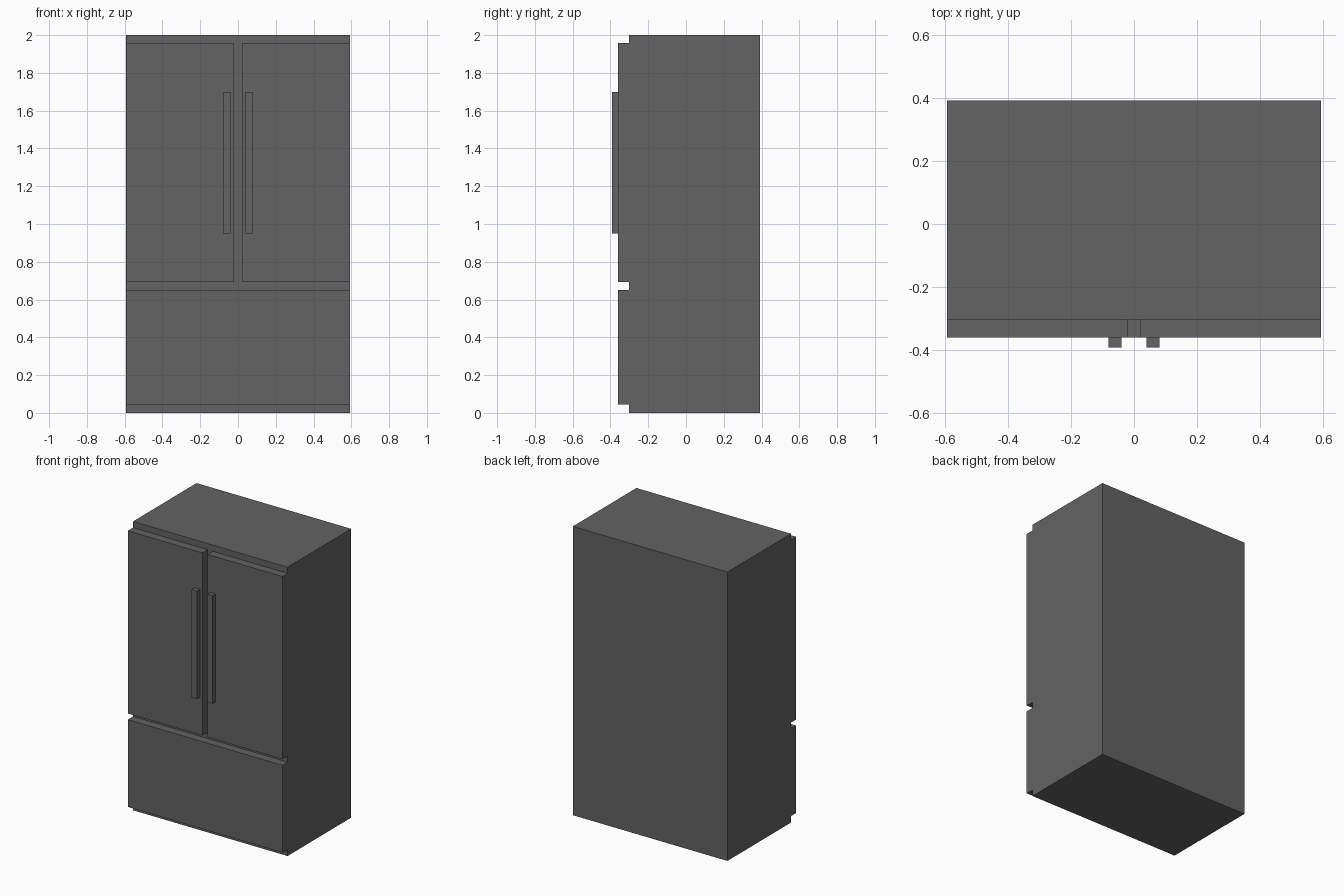
import bpy
import bmesh
from mathutils import Vector

if "Cube" in bpy.data.objects:
    bpy.data.objects.remove(bpy.data.objects["Cube"])

# One flat grey for the whole appliance
grey = bpy.data.materials.new("dark_grey")
grey.diffuse_color = (0.125, 0.125, 0.125, 1.0)
grey.use_nodes = True
grey.node_tree.nodes["Principled BSDF"].inputs["Base Color"].default_value = grey.diffuse_color


def box(name, low, high):
    low, high = Vector(low), Vector(high)
    bm = bmesh.new()
    bmesh.ops.create_cube(bm, size=1.0)
    for v in bm.verts:
        v.co = (low + high) / 2 + v.co * (high - low)
    mesh = bpy.data.meshes.new(name)
    bm.to_mesh(mesh)
    bm.free()
    mesh.materials.append(grey)
    obj = bpy.data.objects.new(name, mesh)
    bpy.context.collection.objects.link(obj)
    return obj


W = 0.592                                        # half width
BACK, FRONT, DOOR, GRIP = 0.392, -0.303, -0.36, -0.392  # depth planes

# Cabinet and bottom freezer drawer
box("cabinet", (-W, FRONT, 0), (W, BACK, 2))
box("freezer_drawer", (-W, DOOR, 0.045), (W, FRONT, 0.65))

# Pair of upper doors with bar handles
for side, s in (("left", -1), ("right", 1)):
    x0, x1 = sorted((s * 0.02, s * W))
    box(side + "_door", (x0, DOOR, 0.692), (x1, FRONT, 1.957))
    x0, x1 = sorted((s * 0.04, s * 0.08))
    box(side + "_handle", (x0, GRIP, 0.951), (x1, DOOR, 1.70))
